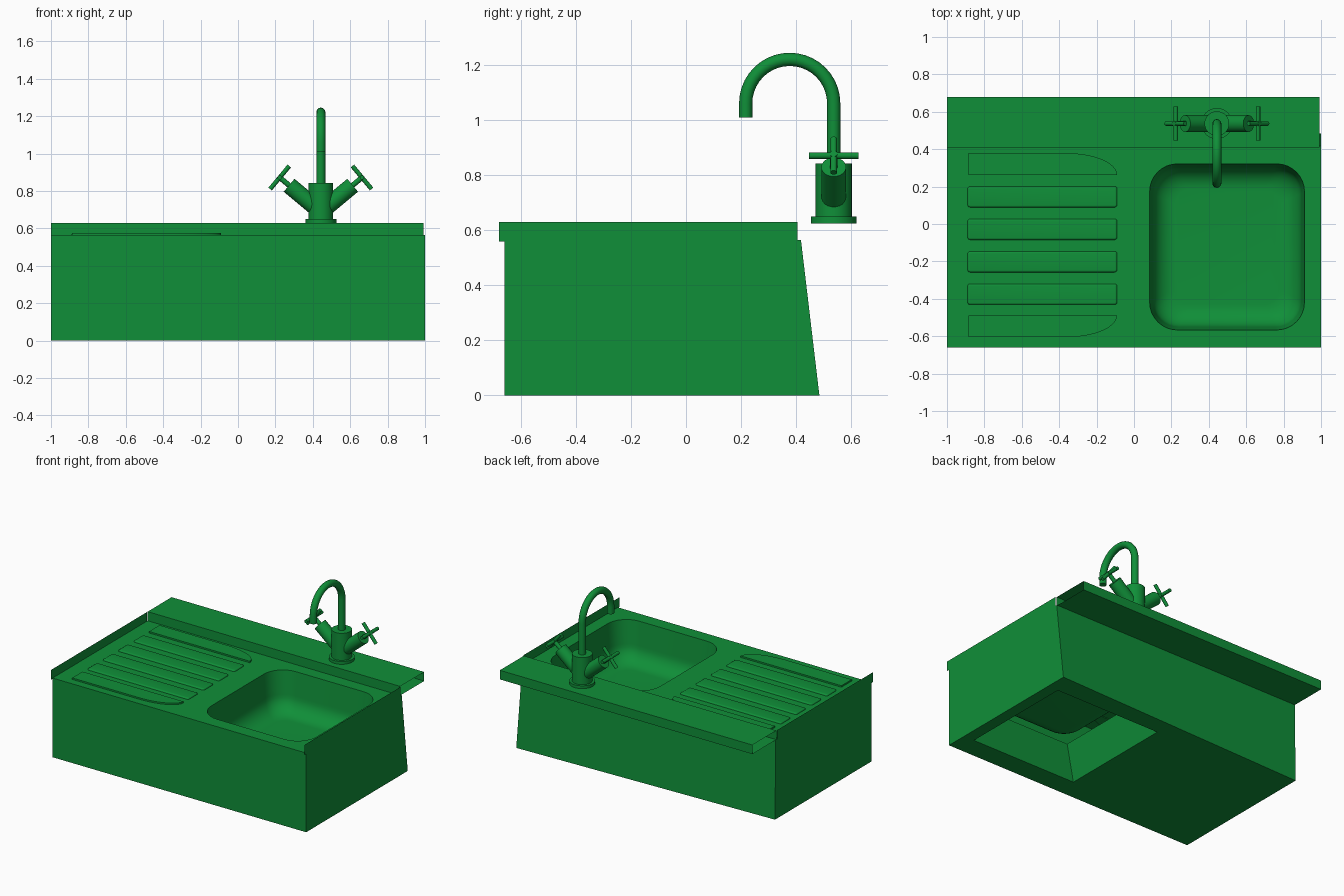
import bpy, bmesh
from math import sin, cos, pi
from mathutils import Vector

if "Cube" in bpy.data.objects:
    bpy.data.objects.remove(bpy.data.objects["Cube"], do_unlink=True)

COLOUR = (0.005, 0.275, 0.04, 1)
green = bpy.data.materials.new("green")
green.use_nodes = True
green.diffuse_color = COLOUR
green.node_tree.nodes["Principled BSDF"].inputs["Base Color"].default_value = COLOUR


def smooth(ob):
    bpy.ops.object.select_all(action="DESELECT")
    ob.select_set(True)
    bpy.context.view_layer.objects.active = ob
    bpy.ops.object.shade_smooth_by_angle(angle=0.6)


def loft(name, rings, caps=True):
    """Skin equal-length rings of points, closing both ends if wanted."""
    bm = bmesh.new()
    rows = [[bm.verts.new(p) for p in ring] for ring in rings]
    n = len(rows[0])
    for a, b in zip(rows, rows[1:]):
        for i in range(n):
            j = (i + 1) % n
            bm.faces.new((a[i], a[j], b[j], b[i]))
    if caps:
        bm.faces.new(rows[0][::-1])
        bm.faces.new(rows[-1])
    bmesh.ops.recalc_face_normals(bm, faces=bm.faces)
    mesh = bpy.data.meshes.new(name)
    bm.to_mesh(mesh)
    bm.free()
    mesh.materials.append(green)
    ob = bpy.data.objects.new(name, mesh)
    bpy.context.collection.objects.link(ob)
    return ob


def rect(x0, x1, y0, y1, z):
    return [(x0, y0, z), (x1, y0, z), (x1, y1, z), (x0, y1, z)]


def rounded(x0, x1, y0, y1, z, r, steps=8):
    corners = [(x1 - r, y1 - r), (x0 + r, y1 - r), (x0 + r, y0 + r), (x1 - r, y0 + r)]
    pts = []
    for q, (cx, cy) in enumerate(corners):
        for i in range(steps + 1):
            a = (q + i / steps) * pi / 2
            pts.append((cx + r * cos(a), cy + r * sin(a), z))
    return pts


def rod(name, start, end, radius, sides=24):
    start, end = Vector(start), Vector(end)
    d = end - start
    bpy.ops.mesh.primitive_cylinder_add(vertices=sides, radius=radius, depth=d.length,
                                        location=(start + end) / 2)
    ob = bpy.context.object
    ob.name = name
    ob.rotation_euler = d.to_track_quat("Z", "Y").to_euler()
    ob.data.materials.append(green)
    smooth(ob)
    return ob


def carve(ob, cutter):
    mod = ob.modifiers.new("carve", "BOOLEAN")
    mod.operation = "DIFFERENCE"
    mod.solver = "EXACT"
    mod.object = cutter
    bpy.context.view_layer.objects.active = ob
    bpy.ops.object.modifier_apply(modifier=mod.name)
    bpy.data.objects.remove(cutter, do_unlink=True)


# Cabinet body, its back sloping out towards the left end
TOP, RIM = 0.565, 0.63
base = rect(-1, 1, -0.66, 0.485, 0)
base[3] = (-1, 0.425, 0)
body = loft("sink_body", [base, rect(-1, 1, -0.66, 0.418, TOP)])

# Basin with rounded corners and a filleted floor
FLOOR, FILLET = 0.28, 0.12
rings = [rounded(0.08, 0.915, -0.57, 0.325, 0.6, 0.15)]
for i in range(9):
    a = i / 8 * pi / 2
    inset = 0.02 + FILLET * (1 - cos(a))
    rings.append(rounded(0.08 + inset, 0.915 - inset, -0.57 + inset, 0.325 - inset,
                         FLOOR + FILLET * (1 - sin(a)), 0.15 - inset * 0.5))
carve(body, loft("basin_cutter", rings))

# Tapered recess beneath, opened so the underside of the basin shows
RECESS = 0.25
carve(body, loft("recess_cutter", [rect(0.077, 0.923, -0.51, 0.335, -0.02),
                                   rect(0.15, 0.85, -0.49, 0.28, RECESS)]))
bm = bmesh.new()
bm.from_mesh(body.data)
ceiling = [f for f in bm.faces if all(abs(v.co.z - RECESS) < 0.001 for v in f.verts)]
bmesh.ops.delete(bm, geom=ceiling, context="FACES")
bm.to_mesh(body.data)
bm.free()
smooth(body)

# Rear ledge: a thin channel open at both ends
loft("rear_ledge", [[(x, 0.41, TOP), (x, 0.68, TOP), (x, 0.68, RIM), (x, 0.41, RIM)]
                    for x in (-1, 0.993)], caps=False)

# Thin upstands along both sides
for side, x in (("right", -1), ("left", 1)):
    bm = bmesh.new()
    bm.faces.new([bm.verts.new(p) for p in
                  ((x, -0.68, 0.56), (x, 0.405, 0.56), (x, 0.405, RIM), (x, -0.68, RIM))])
    mesh = bpy.data.meshes.new(side + "_upstand")
    bm.to_mesh(mesh)
    bm.free()
    mesh.materials.append(green)
    bpy.context.collection.objects.link(bpy.data.objects.new(side + "_upstand", mesh))

# Draining ridges: four softly rounded bars between two with curved ends
RIDGE, SOFT = TOP + 0.011, 0.01
for k in range(4):
    y = 0.145 - 0.1735 * k
    rings = []
    for i in range(5):
        a = i / 4 * pi / 2
        e = SOFT * (1 - cos(a))
        rings.append(rounded(-0.89 + e, -0.09 - e, y - 0.056 + e, y + 0.056 - e,
                             RIDGE - SOFT * (1 - sin(a)), 0.014 - e, 3))
    smooth(loft("drain_ridge", rings))
for s in (-1, 1):
    outline = [(-0.885, 0.375), (-0.885, 0.492), (-0.36, 0.492)]
    outline += [(-0.36 + 0.27 * sin(i * pi / 20), 0.375 + 0.117 * cos(i * pi / 20))
                for i in range(1, 11)]
    smooth(loft("curved_drain_ridge", [[(x, -0.113 + s * y, z) for x, y in outline]
                                       for z in (TOP - 0.005, RIDGE)]))

# Tap column
TX, TY = 0.443, 0.537
rod("tap_base", (TX, TY, 0.625), (TX, TY, 0.65), 0.083, 32)
rod("tap_column", (TX, TY, 0.64), (TX, TY, 0.843), 0.066, 32)

# Swan-neck spout
R, CZ = 0.16, 1.062
path = [(TX, TY, 0.82), (TX, TY, 0.95)]
path += [(TX, TY - R + R * cos(i * pi / 20), CZ + R * sin(i * pi / 20)) for i in range(21)]
path += [(TX, TY - 2 * R, 1.01)]
curve = bpy.data.curves.new("spout", "CURVE")
curve.dimensions = "3D"
curve.bevel_depth = 0.024
curve.bevel_resolution = 4
curve.use_fill_caps = True
spline = curve.splines.new("POLY")
spline.points.add(len(path) - 1)
for point, co in zip(spline.points, path):
    point.co = (*co, 1)
curve.materials.append(green)
spout = bpy.data.objects.new("spout", curve)
bpy.context.collection.objects.link(spout)
bpy.ops.object.select_all(action="DESELECT")
spout.select_set(True)
bpy.context.view_layer.objects.active = spout
bpy.ops.object.convert(target="MESH")
smooth(bpy.context.object)

# Angled valves with cross handles on each side
for side, s in (("right", -1), ("left", 1)):
    axis = Vector((s * 0.77, 0, 0.64))
    across = Vector((s * -0.64, 0, 0.77))
    hub = Vector((TX + s * 0.22, TY, 0.872))
    rod(side + "_valve", hub - axis * 0.29, hub - axis * 0.065, 0.045)
    rod(side + "_stem", hub - axis * 0.09, hub + axis * 0.012, 0.014, 16)
    rod(side + "_handle_bar", hub - across * 0.08, hub + across * 0.08, 0.012, 16)
    rod(side + "_handle_crossbar", hub - Vector((0, 0.09, 0)), hub + Vector((0, 0.09, 0)), 0.012, 16)
